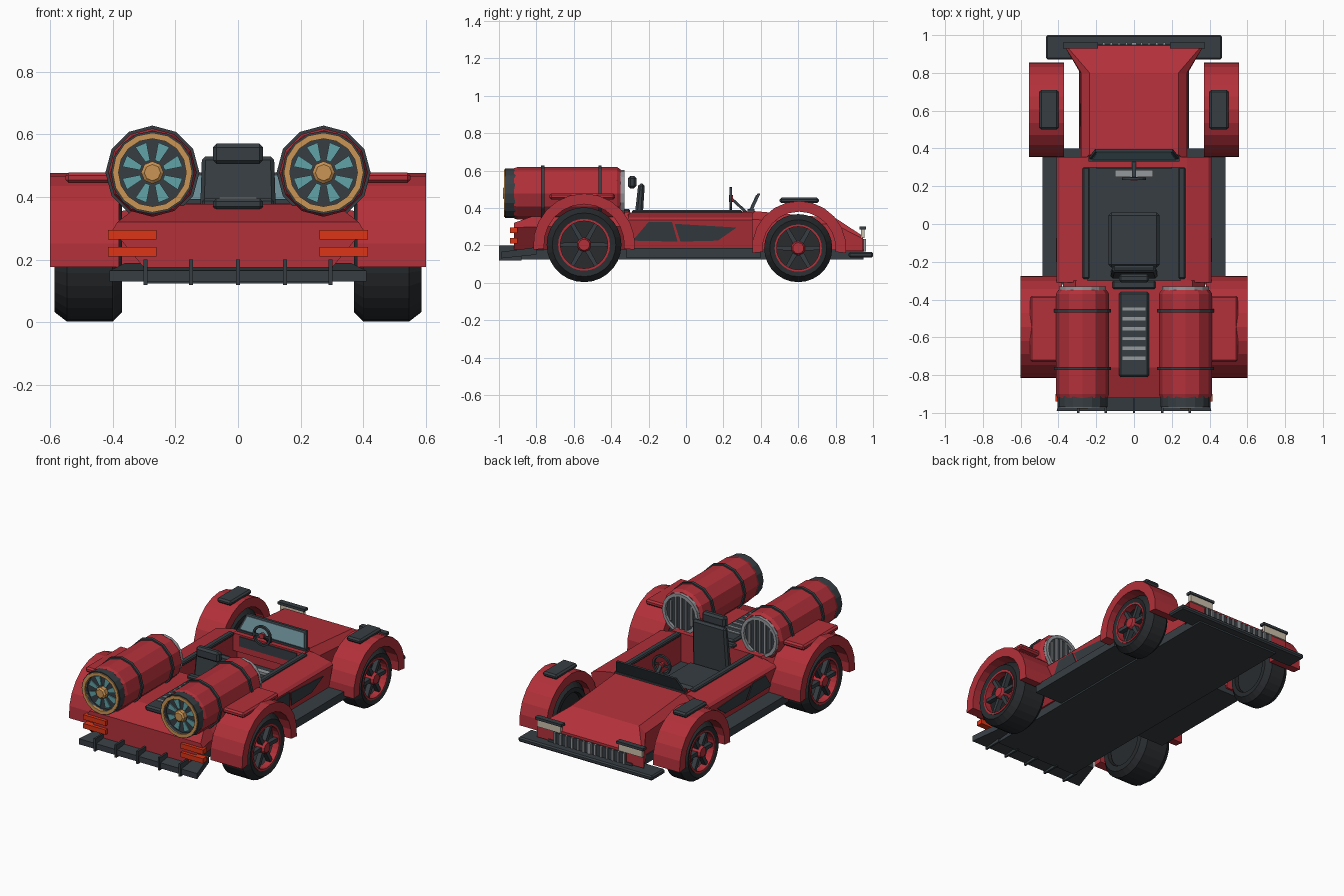
import bpy, bmesh
from math import sin, cos, pi, radians

cube = bpy.data.objects.get("Cube")
if cube:
    bpy.data.objects.remove(cube, do_unlink=True)


def material(name, r, g, b):
    m = bpy.data.materials.new(name)
    m.use_nodes = True
    m.diffuse_color = (r, g, b, 1)
    node = next(n for n in m.node_tree.nodes if n.type == 'BSDF_PRINCIPLED')
    node.inputs["Base Color"].default_value = (r, g, b, 1)
    return m


RED = material("body red", .45, .03, .042)
DARK = material("dark trim", .038, .048, .056)
TYRE = material("tyre black", .021, .024, .027)
GOLD = material("gold", .6, .3, .09)
TEAL = material("turbine teal", .12, .36, .39)
GREY = material("light grey", .3, .32, .34)
CREAM = material("lamp cream", .6, .53, .41)
LAMP = material("tail lamp red", .72, .036, .008)
GLASS = material("glass", .14, .25, .29)


def loft(name, rings, mat, mirror=False, loop=False, bevel=0):
    """Skin a list of equal-length rings, capped or closed into a loop."""
    bm = bmesh.new()
    rows = [[bm.verts.new(p) for p in ring] for ring in rings]
    n = len(rows[0])
    pairs = list(zip(rows, rows[1:])) + ([(rows[-1], rows[0])] if loop else [])
    for a, b in pairs:
        for i in range(n):
            j = (i + 1) % n
            bm.faces.new((a[i], a[j], b[j], b[i]))
    if not loop:
        bm.faces.new(rows[0])
        bm.faces.new(rows[-1])
    bmesh.ops.recalc_face_normals(bm, faces=bm.faces)
    me = bpy.data.meshes.new(name)
    bm.to_mesh(me)
    bm.free()
    me.materials.append(mat)
    ob = bpy.data.objects.new(name, me)
    bpy.context.collection.objects.link(ob)
    if bevel:
        mod = ob.modifiers.new("bevel", 'BEVEL')
        mod.width, mod.segments = bevel, 1
    if mirror:
        mod = ob.modifiers.new("mirror", 'MIRROR')
        mod.use_mirror_merge = False
    return ob


def box(name, x, y, z, mat, mirror=False, bevel=0):
    rings = [[(x[0], y[0], h), (x[1], y[0], h), (x[1], y[1], h), (x[0], y[1], h)] for h in z]
    return loft(name, rings, mat, mirror, bevel=bevel)


def lathe(name, axis, centre, profile, n, mat, mirror=False, loop=False):
    """Spin (radius, position) points about the x or y axis."""
    c, h = centre
    rings = []
    for r, a in profile:
        circle = [(r * sin(2 * pi * i / n), r * cos(2 * pi * i / n)) for i in range(n)]
        rings.append([(a, c + u, h + v) if axis == 'x' else (c + u, a, h + v) for u, v in circle])
    return loft(name, rings, mat, mirror, loop)


def tube(name, axis, centre, r0, r1, a0, a1, n, mat, mirror=False):
    return lathe(name, axis, centre, [(r0, a0), (r1, a0), (r1, a1), (r0, a1)], n, mat, mirror, True)


def section(y, half):
    """Symmetric cross-section from right-hand (x, z) points."""
    return [(x, y, z) for x, z in half] + [(-x, y, z) for x, z in reversed(half)]


def fender(name, cy, cz, r0, r1, x0, x1):
    rings = []
    for i in range(13):
        t = radians(-6 + 16 * i)
        rings.append([(x, cy + r * cos(t), cz + r * sin(t))
                      for x, r in ((x0, r0), (x1, r0), (x1, r1), (x0, r1))])
    loft(name, rings, RED, True)


def wheel(name, cy, r, x0, x1):
    c, rim, b = (cy, r + .003), r * .68, .03
    lathe(name + "_tyre", 'x', c, [(rim, x0), (r - b, x0), (r, x0 + b), (r, x1 - b * 1.3),
                                   (r - b, x1), (rim, x1 - .01)], 28, TYRE, True, True)
    tube(name + "_rim", 'x', c, rim * .93, rim * 1.02, x1 - .05, x1 - .005, 28, RED, True)
    lathe(name + "_backing", 'x', c, [(rim * .95, x0 + .02), (rim * .95, x0 + .05)], 28, TYRE, True)
    lathe(name + "_hub", 'x', c, [(.04, x0 + .05), (.04, x1 - .02), (.03, x1)], 10, RED, True)
    for k in range(6):
        t = k * pi / 3
        ring = []
        for d, w in ((.03, -.013), (rim, -.01), (rim, .01), (.03, .013)):
            ring.append((c[0] + d * cos(t) - w * sin(t), c[1] + d * sin(t) + w * cos(t)))
        loft(name + "_spoke", [[(x, u, v) for u, v in ring] for x in (x1 - .045, x1 - .015)], DARK, True)


# Underbody, running boards, splitter and diffuser
box("floor_plate", (-.29, .29), (-.9, .95), (.125, .18), DARK)
box("running_board", (.28, .485), (-.32, .4), (.135, .185), DARK, True)
box("front_splitter", (-.465, .465), (.87, 1), (.135, .165), DARK, bevel=.008)
loft("rear_diffuser", [section(-.99, [(.41, .13), (.41, .165)]),
                       section(-.8, [(.36, .15), (.36, .19)])], DARK)
for x in (-.295, -.15, 0, .15, .295):
    box("diffuser_fin", (x - .006, x + .006), (-1, -.88), (.12, .2), DARK)

# Hood flaring out to the nose
loft("hood", [section(.34, [(.285, .17), (.28, .34), (.235, .385)]),
              section(.8, [(.285, .17), (.28, .31), (.235, .345)]),
              section(.945, [(.37, .17), (.37, .235), (.36, .25)])], RED)
box("grille_back", (-.25, .25), (.94, .951), (.17, .235), DARK)
for i in range(13):
    x = -.24 + .04 * i
    w = .013 if i == 6 else .006
    box("grille_bar", (x - w, x + w), (.945, .962), (.168, .235), GREY)
box("headlamp", (.2, .365), (.935, .955), (.24, .284), CREAM, True)
box("headlamp_cap", (.19, .375), (.928, .962), (.284, .3), DARK, True)

# Cockpit tub
tub = [(.245, .17), (.38, .18), (.41, .335), (.395, .35), (.28, .375), (.245, .375)]
loft("tub_side", [[(x, y, z) for x, z in tub] for y in (-.31, .355)], RED, True)
box("cockpit_floor", (-.25, .25), (-.31, .36), (.17, .2), DARK)
box("cockpit_rail", (.235, .272), (-.29, .3), (.365, .388), DARK, True, .006)
for pts in ([(-.285, .225), (-.2, .325), (-.075, .325), (-.045, .22)],
            [(-.06, .315), (.27, .295), (.17, .225), (-.03, .22)]):
    loft("side_panel", [[(.38 + .194 * (z - .18) + d, y, z) for y, z in pts]
                        for d in (-.004, .004)], DARK, True)

# Seat, dashboard and controls
box("seat_cushion", (-.135, .135), (-.23, .06), (.19, .26), DARK, bevel=.015)
loft("seat_back", [section(-.29, [(.125, .22)])[:1] + [(-.125, -.29, .22), (-.125, -.24, .22), (.125, -.24, .22)],
                   [(.115, -.255, .53), (-.115, -.255, .53), (-.115, -.22, .53), (.115, -.22, .53)]],
     DARK, bevel=.012)
box("headrest", (-.08, .08), (-.31, -.265), (.505, .57), DARK, bevel=.012)
box("bulkhead_pad", (-.115, .115), (-.345, -.3), (.365, .395), DARK, bevel=.008)
box("dashboard", (-.245, .245), (.3, .36), (.27, .38), RED)
box("dash_panel", (-.2, .2), (.294, .302), (.31, .37), DARK)
box("pedal_plate", (-.1, .1), (.25, .285), (.19, .215), GREY)
tube("steering_wheel", 'y', (0, .45), .05, .063, .232, .246, 16, DARK)
lathe("steering_hub", 'y', (0, .45), [(.018, .23), (.018, .25)], 8, RED)
box("steering_spoke", (-.055, .055), (.235, .243), (.444, .456), DARK)
loft("steering_column", [[(x, y, z + d) for x, d in ((-.01, -.01), (.01, -.01), (.01, .01), (-.01, .01))]
                         for y, z in ((.243, .45), (.34, .36))], DARK)


def screen(name, w0, w1, s0, s1, back, front, mat):
    rings = []
    for d in (back, front):
        rings.append([(x, .345 + .045 * s + d, .38 + .098 * s)
                      for x, s in ((-w0, s0), (w0, s0), (w1, s1), (-w1, s1))])
    loft(name, rings, mat)


screen("windscreen_frame", .24, .205, 0, 1, -.008, .008, DARK)
screen("windscreen_glass", .222, .196, .12, .9, -.012, -.006, GLASS)
box("windscreen_base", (-.24, .24), (.33, .365), (.37, .393), DARK)

# Tail body with slatted engine cover
loft("tail_body", [section(-.92, [(.3, .175), (.4, .295), (.385, .32)]),
                   section(-.76, [(.3, .175), (.375, .3), (.31, .378)]),
                   section(-.3, [(.3, .175), (.375, .3), (.31, .378)])], RED)
box("engine_cover", (-.08, .08), (-.81, -.36), (.36, .395), DARK, bevel=.01)
for i in range(6):
    y = -.45 - .052 * i
    box("cover_slat", (-.06, .06), (y - .009, y + .009), (.39, .4), GREY)
for z in (.21, .265):
    box("tail_lamp", (.26, .415), (-.94, -.9), (z, z + .03), LAMP, True)

# Fenders and wheels
fender("rear_fender", -.545, .205, .215, .272, .38, .6)
fender("front_fender", .605, .185, .195, .252, .37, .555)
box("rear_fender_blister", (.4, .55), (-.73, -.38), (.445, .478), RED, True, .01)
box("fender_vent", (.4, .5), (.5, .71), (.425, .455), DARK, True, .01)
wheel("rear_wheel", -.545, .2, .37, .585)
wheel("front_wheel", .6, .182, .375, .54)

# Twin jet engines
E = (.273, .478)
lathe("engine_barrel", 'y', E, [(.134, -.92), (.141, -.9), (.141, -.37), (.128, -.35)], 12, RED, True)
for y in (-.46, -.765):
    tube("engine_band", 'y', E, .13, .15, y - .009, y + .009, 12, DARK, True)
tube("engine_nozzle", 'y', E, .108, .133, -.968, -.91, 16, DARK, True)
tube("nozzle_ring", 'y', E, .108, .127, -.974, -.955, 16, GOLD, True)
lathe("turbine_disc", 'y', E, [(.11, -.945), (.11, -.915)], 16, DARK, True)
lathe("turbine_hub", 'y', E, [(.036, -.94), (.036, -.97), (.026, -.978)], 8, GOLD, True)
for k in range(8):
    t = pi / 4 * (k + .5)
    blade = [(r, t + a) for r, a in ((.04, -.2), (.098, -.2), (.098, .2), (.04, .2))]
    loft("turbine_blade", [[(E[0] + r * cos(a), y, E[1] + r * sin(a)) for r, a in blade]
                           for y in (-.952, -.944)], TEAL, True)
tube("intake_ring", 'y', E, .105, .125, -.355, -.33, 16, GREY, True)
lathe("intake_disc", 'y', E, [(.11, -.355), (.11, -.346)], 16, DARK, True)
for i in range(-2, 3):
    x, h = E[0] + i * .036, .11 - .012 * i * i
    box("intake_bar", (x - .006, x + .006), (-.348, -.336), (E[1] - h, E[1] + h), GREY, True)
